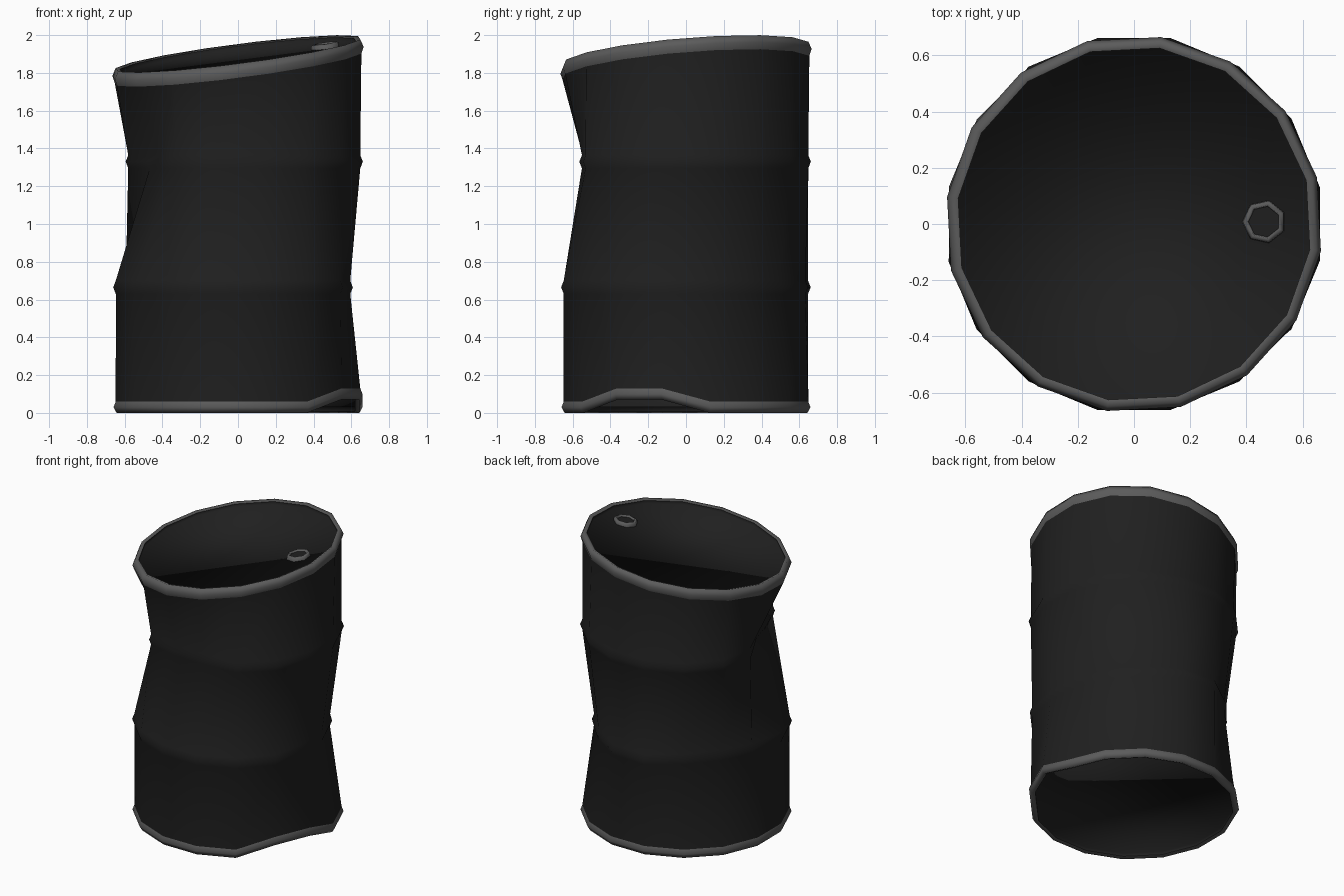
import bpy
import bmesh
from math import sin, cos, pi, radians, degrees, exp

if "Cube" in bpy.data.objects:
    bpy.data.objects.remove(bpy.data.objects["Cube"], do_unlink=True)

SIDES = 16
RADIUS = 0.66
TOP = 1.901          # height of the top rim at its centre
TILT = (0.128, 0.08)  # slope of the crushed top along x and y
RECESS = 0.03        # depth of the lids inside the rims


def material(name, grey):
    mat = bpy.data.materials.new(name)
    mat.use_nodes = True
    colour = (grey, grey, grey, 1)
    mat.diffuse_color = colour
    shader = mat.node_tree.nodes["Principled BSDF"]
    shader.inputs["Base Color"].default_value = colour
    shader.inputs["Roughness"].default_value = 0.6
    return mat


black = material("black_paint", 0.014)
steel = material("grey_steel", 0.105)


def dent(az, centre, width, depth, power=4):
    """Depth of a dent at one direction, in degrees round the barrel."""
    gap = abs((az - centre + 180) % 360 - 180)
    return depth * exp(-(gap / width) ** power)


def crush(r, z, angle):
    """Dent the ribs, lift part of the bottom rim, twist and tilt the top."""
    az = degrees(angle)
    if 1.2 < z < 1.5:
        r -= dent(az, 200, 30, 0.2, 2) + dent(az, 270, 30, 0.1)
    elif 0.5 < z < 0.8:
        r -= dent(az, 25, 48, 0.075) + dent(az, 145, 30, 0.08)
    elif z < 0.2:
        z += dent(az, -22.5, 20, 0.077)
    else:
        angle += radians(3)
    x, y = r * cos(angle), r * sin(angle)
    if z > 1.6:
        z += TILT[0] * x + TILT[1] * y
    return x, y, z


def lathe(name, profile, mat, sides=SIDES, deform=crush, cap=None):
    """Spin (radius, height) points, listed from bottom to top, into a skin."""
    bm = bmesh.new()
    rings = [[bm.verts.new(deform(r, z, 2 * pi * (i + 0.5) / sides))
              for i in range(sides)] for r, z in profile]
    for low, high in zip(rings, rings[1:]):
        for i in range(sides):
            j = (i + 1) % sides
            bm.faces.new([low[i], low[j], high[j], high[i]])
    if cap == "top":
        bm.faces.new(rings[-1])
    elif cap == "bottom":
        bm.faces.new(rings[0][::-1])
    mesh = bpy.data.meshes.new(name)
    bm.to_mesh(mesh)
    bm.free()
    mesh.materials.append(mat)
    mesh.shade_smooth()
    obj = bpy.data.objects.new(name, mesh)
    bpy.context.collection.objects.link(obj)


# Shell with two raised ribs
shell = [(RADIUS, 0.06)]
for rib in (0.665, 1.33):
    shell += [(RADIUS, rib - 0.035), (RADIUS + 0.014, rib), (RADIUS, rib + 0.035)]
shell.append((RADIUS, TOP - 0.075))
lathe("barrel_shell", shell, black)

# Rims
lathe("bottom_rim", [(0.632, 0.008), (0.655, 0), (0.672, 0.03), (RADIUS, 0.06)], steel)
lathe("top_rim", [(RADIUS, TOP - 0.075), (0.672, TOP - 0.04),
                  (0.655, TOP), (0.632, TOP - 0.008)], steel)

# Recessed lids
lathe("bottom_lid", [(0.632, RECESS), (0.632, 0.008)], black, cap="bottom")
lathe("top_lid", [(0.632, TOP - 0.008), (0.632, TOP - RECESS)], black, cap="top")


# Filler plug on the lid
def on_lid(r, z, angle):
    x, y = 0.463 + r * cos(angle), 0.008 + r * sin(angle)
    return x, y, TOP - RECESS + z + TILT[0] * x + TILT[1] * y


lathe("plug_collar", [(0.078, 0), (0.076, 0.02), (0.06, 0.027), (0.056, 0.012)],
      steel, 7, on_lid)
lathe("plug_cap", [(0.056, 0.012), (0.05, 0.012)], black, 7, on_lid, cap="top")
